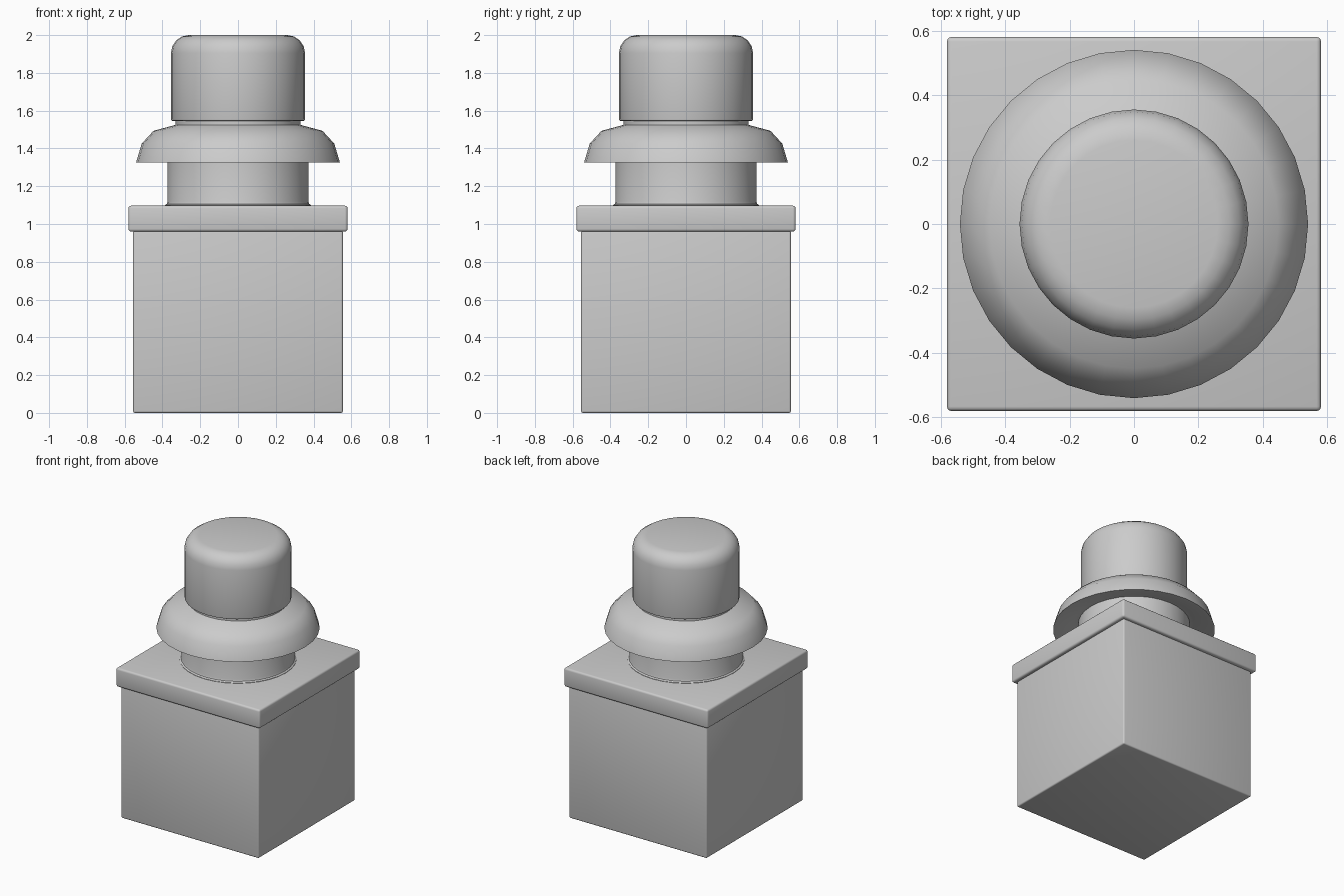
import bpy, bmesh, math
from mathutils import Matrix, Vector

if "Cube" in bpy.data.objects:
    bpy.data.objects.remove(bpy.data.objects["Cube"])


def finish(name, bm):
    bmesh.ops.recalc_face_normals(bm, faces=bm.faces[:])
    mesh = bpy.data.meshes.new(name)
    bm.to_mesh(mesh)
    bm.free()
    ob = bpy.data.objects.new(name, mesh)
    bpy.context.collection.objects.link(ob)
    bpy.ops.object.select_all(action='DESELECT')
    ob.select_set(True)
    bpy.context.view_layer.objects.active = ob
    bpy.ops.object.shade_smooth_by_angle(angle=math.radians(35))
    return ob


def block(name, half, z0, z1, bevel):
    bm = bmesh.new()
    size = Matrix.Diagonal((2 * half, 2 * half, z1 - z0, 1))
    bmesh.ops.create_cube(bm, size=1, matrix=Matrix.Translation((0, 0, (z0 + z1) / 2)) @ size)
    bmesh.ops.bevel(bm, geom=bm.edges[:], offset=bevel, segments=3, profile=0.5, affect='EDGES')
    return finish(name, bm)


def turned(name, profile, sides=32):
    """Spin a closed profile of (radius, z) points into a solid."""
    bm = bmesh.new()
    rings = []
    for r, z in profile:
        rings.append([bm.verts.new((r * math.cos(2 * math.pi * i / sides),
                                    r * math.sin(2 * math.pi * i / sides), z))
                      for i in range(sides)])
    for a, b in zip(rings, rings[1:]):
        for i in range(sides):
            j = (i + 1) % sides
            bm.faces.new((a[i], a[j], b[j], b[i]))
    bm.faces.new(rings[0])
    bm.faces.new(rings[-1])
    return finish(name, bm)


# Square housing and its cover plate
block("housing", 0.555, 0.0, 0.965, 0.01)
block("cover_plate", 0.58, 0.96, 1.097, 0.014)

# Round neck with a small foot fillet
turned("neck", [(0.387, 1.09), (0.387, 1.1), (0.377, 1.107), (0.373, 1.12), (0.373, 1.39)])

# Flared skirt with a shallow hollow underside
turned("skirt", [(0.36, 1.37), (0.40, 1.365), (0.525, 1.325), (0.54, 1.325), (0.51, 1.425),
                 (0.448, 1.493), (0.33, 1.525), (0.32, 1.53)])

# Narrow waist between skirt and button
turned("waist", [(0.33, 1.5), (0.33, 1.56)])

# Button with rounded top edge
r, top, rnd = 0.355, 2.0, 0.095
curve = [(r - rnd + rnd * math.cos(math.pi / 2 * i / 4),
          top - rnd + rnd * math.sin(math.pi / 2 * i / 4)) for i in range(5)]
turned("button", [(0.345, 1.545), (0.353, 1.549), (r, 1.557)] + curve)
